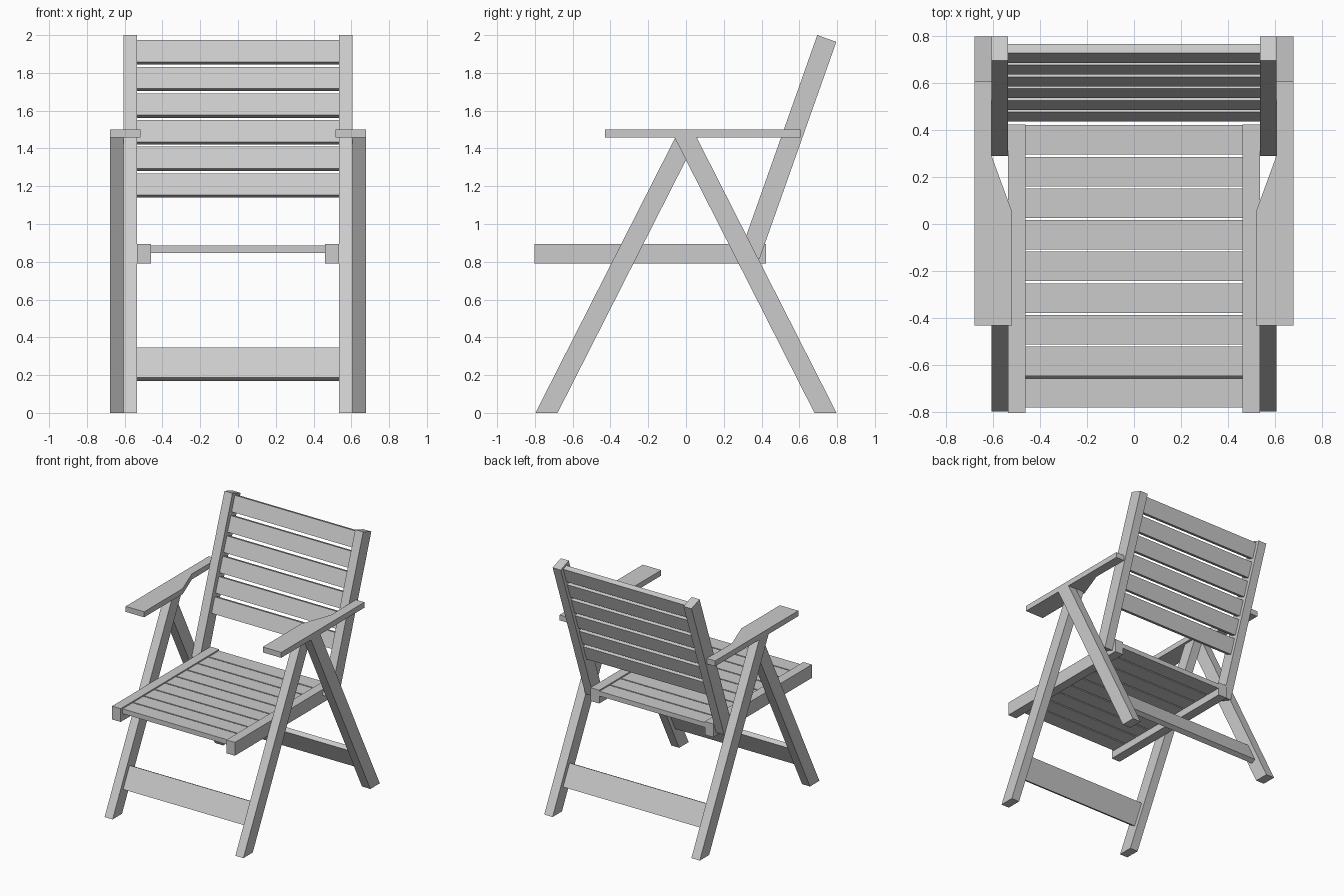
import bpy, bmesh
from mathutils import Vector

cube = bpy.data.objects.get("Cube")
if cube:
    bpy.data.objects.remove(cube)

grey = bpy.data.materials.new("plain grey")
grey.use_nodes = True
grey.diffuse_color = (0.6, 0.6, 0.6, 1)
grey.node_tree.nodes["Principled BSDF"].inputs["Base Color"].default_value = (0.6, 0.6, 0.6, 1)


def extrude(name, outline, offset):
    """Flat outline of 3D points pushed along an offset into a solid."""
    bm = bmesh.new()
    face = bm.faces.new([bm.verts.new(p) for p in outline])
    grown = bmesh.ops.extrude_face_region(bm, geom=[face], use_keep_orig=True)
    moved = [v for v in grown["geom"] if isinstance(v, bmesh.types.BMVert)]
    bmesh.ops.translate(bm, verts=moved, vec=offset)
    bmesh.ops.recalc_face_normals(bm, faces=bm.faces)
    mesh = bpy.data.meshes.new(name)
    bm.to_mesh(mesh)
    bm.free()
    mesh.materials.append(grey)
    obj = bpy.data.objects.new(name, mesh)
    bpy.context.collection.objects.link(obj)
    return obj


def side_profile(name, points, x0, x1):
    """Solid with a (y, z) side profile between two x positions."""
    return extrude(name, [(x0, y, z) for y, z in points], (x1 - x0, 0, 0))


def mirrored(obj):
    """Repeat a left part on the right."""
    obj.modifiers.new("Mirror", "MIRROR").use_mirror_merge = False


def rect(y0, y1, z0, z1):
    return [(y0, z0), (y1, z0), (y1, z1), (y0, z1)]


def tilted(corner, along, length, depth):
    """Rectangle hanging from its front top corner, down a tilted direction."""
    a = Vector(along).normalized()
    n = Vector((a.y, -a.x))
    c = Vector(corner)
    return [c, c + n * depth, c + n * depth - a * length, c - a * length]


OUTER, MIDDLE, INNER, SEAT = 0.678, 0.605, 0.535, 0.46
LEG_TOP, ARM_TOP = 1.457, 1.50
LEG_DIR, BACK_DIR = (0.51, 1), (0.354, 1)

# Crossing legs and their stretchers: the rear pair mirrors the front pair
leg = [(-0.797, 0), (-0.68, 0), (0.06, LEG_TOP), (-0.057, LEG_TOP)]
stretcher = tilted((-0.585, 0.345), LEG_DIR, 0.178, 0.04)
for label, s, x0, x1 in (("front", 1, INNER, MIDDLE), ("rear", -1, MIDDLE, OUTER)):
    mirrored(side_profile(label + "_leg", [(s * y, z) for y, z in leg], x0, x1))
    side_profile(label + "_stretcher", [(s * y, z) for y, z in stretcher], -x0, x0)

# Armrests with a tapered inner edge
arm = [(OUTER, -0.43), (OUTER, 0.605), (MIDDLE, 0.605),
       (MIDDLE, 0.29), (0.517, 0.05), (0.517, -0.43)]
mirrored(extrude("armrest", [(x, y, LEG_TOP) for x, y in arm], (0, 0, ARM_TOP - LEG_TOP)))

# Reclined back posts and slats
mirrored(side_profile("back_post", tilted((0.695, 2.0), BACK_DIR, 1.22, 0.107), INNER, MIDDLE))
for i in range(6):
    drop = i * 0.141
    corner = (0.725 - drop * BACK_DIR[0], 1.973 - drop)
    side_profile("back_slat", tilted(corner, BACK_DIR, 0.122, 0.042), -INNER, INNER)

# Seat rails and slats
mirrored(side_profile("seat_rail", rect(-0.803, 0.423, 0.79, 0.895), SEAT, INNER))
for i in range(9):
    y = -0.78 + i * 0.1343
    side_profile("seat_slat", rect(y, y + 0.125, 0.847, 0.885), -SEAT, SEAT)
